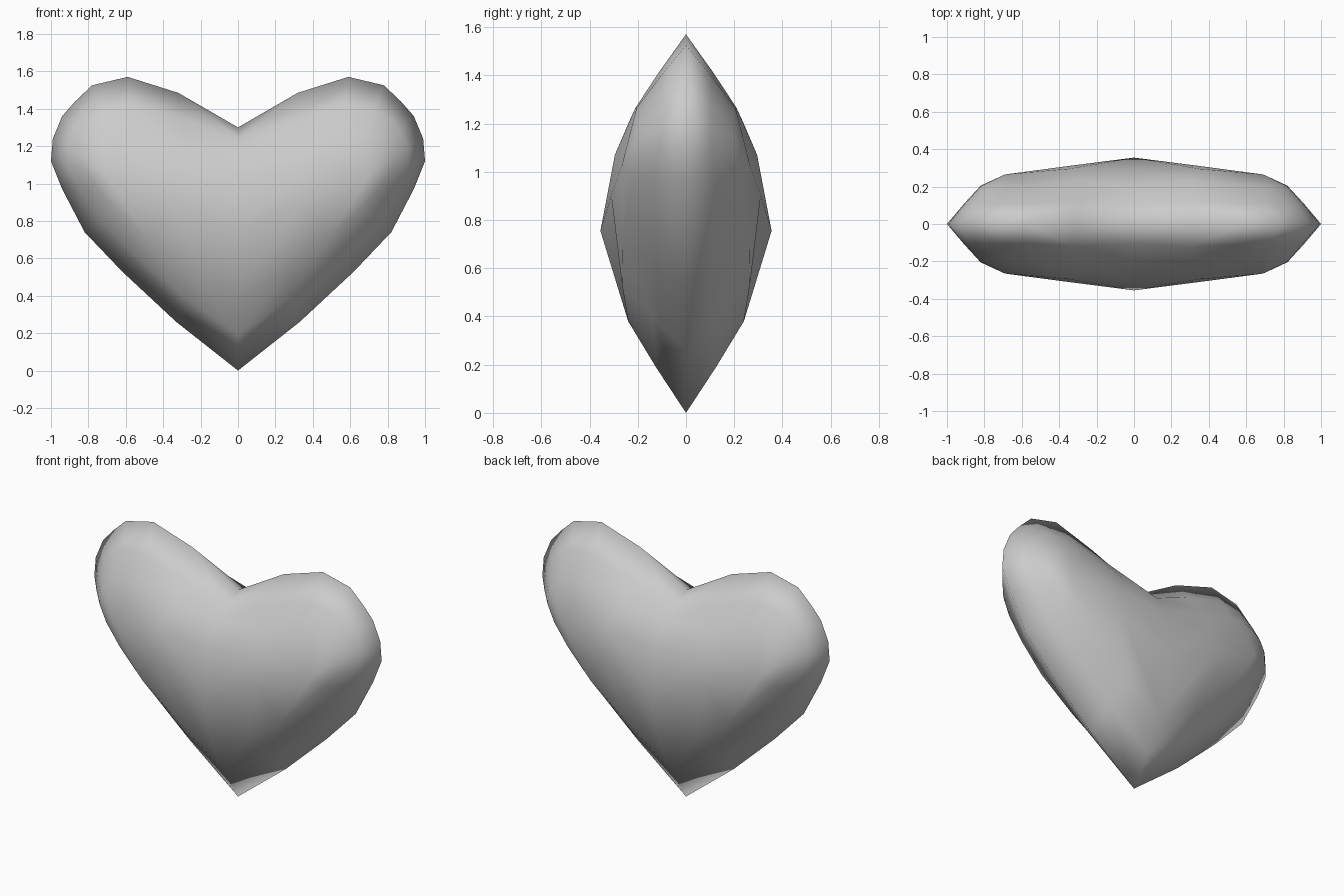
import bpy

if "Cube" in bpy.data.objects:
    bpy.data.objects.remove(bpy.data.objects["Cube"])

# Heart outline (x, z), right half, from bottom tip to top cleft
rim = [(0, 0), (.33, .26), (.62, .53), (.82, .74), (.94, .97), (1, 1.12), (.99, 1.24),
       (.94, 1.36), (.87, 1.44), (.78, 1.525), (.59, 1.57), (.32, 1.485), (0, 1.30)]

# Shoulder ring (x, depth, z) where the sloping side meets the puffy face
ring = [(0, .24, .38), (.25, .265, .53), (.48, .262, .70), (.65, .245, .86), (.76, .225, .98),
        (.82, .205, 1.07), (.82, .20, 1.14), (.79, .20, 1.20), (.74, .20, 1.245),
        (.67, .205, 1.265), (.55, .21, 1.265), (.30, .235, 1.21), (0, .205, 1.19)]

# Crown of the puffy face: belly, mid lower, lobe centre, mid upper, below cleft
crown = [(0, .355, .755), (.35, .31, .90), (.69, .265, 1.03), (.35, .295, 1.07), (0, .295, 1.05)]

n = len(rim)
verts = [(x, 0, z) for x, z in rim]
verts += [((a[0] + b[0]) / 2, -b[1] * .52, (a[1] + b[2]) / 2) for a, b in zip(rim, ring)]
verts += [(x, -y, z) for x, y, z in ring + crown]

# Side bands, rim to middle to shoulder
faces = [(k * n + i, k * n + i + 1, (k + 1) * n + i + 1, (k + 1) * n + i)
         for k in range(2) for i in range(n - 1)]

# Puffy face between shoulder and crown
q, s = 2 * n, 3 * n
faces += [(q, q + 1, s + 1, s), (q + 1, q + 2, s + 1), (q + 2, q + 3, s + 2, s + 1)]
faces += [(q + i, q + i + 1, s + 2) for i in range(3, 10)]
faces += [(q + 10, q + 11, s + 3, s + 2), (q + 11, q + 12, s + 4, s + 3),
          (s, s + 1, s + 3, s + 4), (s + 1, s + 2, s + 3)]

mesh = bpy.data.meshes.new("heart")
mesh.from_pydata(verts, [], faces)
mesh.update()
heart = bpy.data.objects.new("heart", mesh)
bpy.context.collection.objects.link(heart)

# Mirror the quarter left-right and front-back
mirror = heart.modifiers.new("mirror", 'MIRROR')
mirror.use_axis = (True, True, False)
mirror.use_clip = True
mirror.merge_threshold = .001

# Smooth shading all over
mesh.polygons.foreach_set("use_smooth", [True] * len(mesh.polygons))
